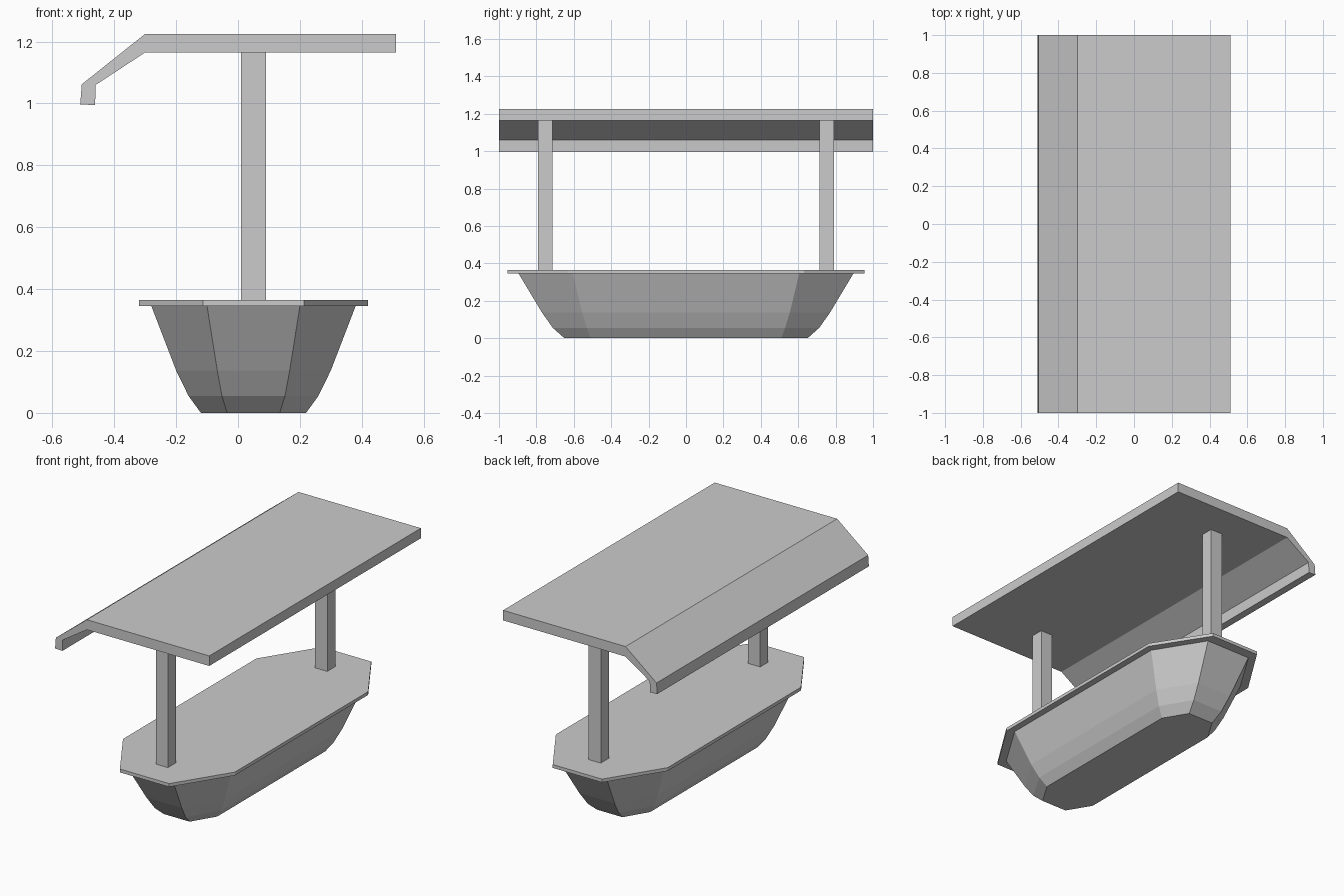
import bpy, bmesh

if "Cube" in bpy.data.objects:
    bpy.data.objects.remove(bpy.data.objects["Cube"])

CX = 0.05  # centre line of hull and posts


def loft(name, rings):
    """Join equal-length rings of points into a closed flat-shaded solid."""
    bm = bmesh.new()
    loops = [[bm.verts.new(p) for p in ring] for ring in rings]
    for a, b in zip(loops, loops[1:]):
        for i in range(len(a)):
            j = (i + 1) % len(a)
            bm.faces.new((a[i], a[j], b[j], b[i]))
    bm.faces.new(loops[0])
    bm.faces.new(loops[-1])
    bmesh.ops.recalc_face_normals(bm, faces=bm.faces)
    mesh = bpy.data.meshes.new(name)
    bm.to_mesh(mesh)
    bm.free()
    obj = bpy.data.objects.new(name, mesh)
    bpy.context.collection.objects.link(obj)
    return obj


def octagon(hx, hy, end_x, side_y, z):
    """Long octagon: half sizes, half width of end edge, half length of side."""
    q = [(hx, side_y), (end_x, hy), (-end_x, hy), (-hx, side_y)]
    return [(CX + x, y, z) for x, y in q + [(-x, -y) for x, y in q]]


def rect(hx, y, hy, z):
    return [(CX + sx * hx, y + sy * hy, z)
            for sx, sy in ((-1, -1), (1, -1), (1, 1), (-1, 1))]


# Tapered basin
loft("basin", [octagon(0.17, 0.65, 0.085, 0.51, 0.0),
               octagon(0.21, 0.712, 0.102, 0.53, 0.055),
               octagon(0.25, 0.77, 0.117, 0.555, 0.137),
               octagon(0.33, 0.895, 0.15, 0.605, 0.345)])

# Counter slab on the basin
loft("counter_top", [octagon(0.37, 0.955, 0.163, 0.63, z)
                     for z in (0.345, 0.365)])

# Posts, centred slightly right of the roof middle
for name, y in (("front_post", -0.753), ("back_post", 0.753)):
    loft(name, [rect(0.04, y, 0.038, z) for z in (0.36, 1.17)])

# Roof panel with sloped edge and hanging lip
profile = [(-0.51, 0.997), (-0.505, 1.062), (-0.30, 1.225), (0.51, 1.225),
           (0.51, 1.165), (-0.30, 1.165), (-0.46, 1.06), (-0.462, 0.995)]
loft("roof", [[(x, y, z) for x, z in profile] for y in (-1, 1)])
